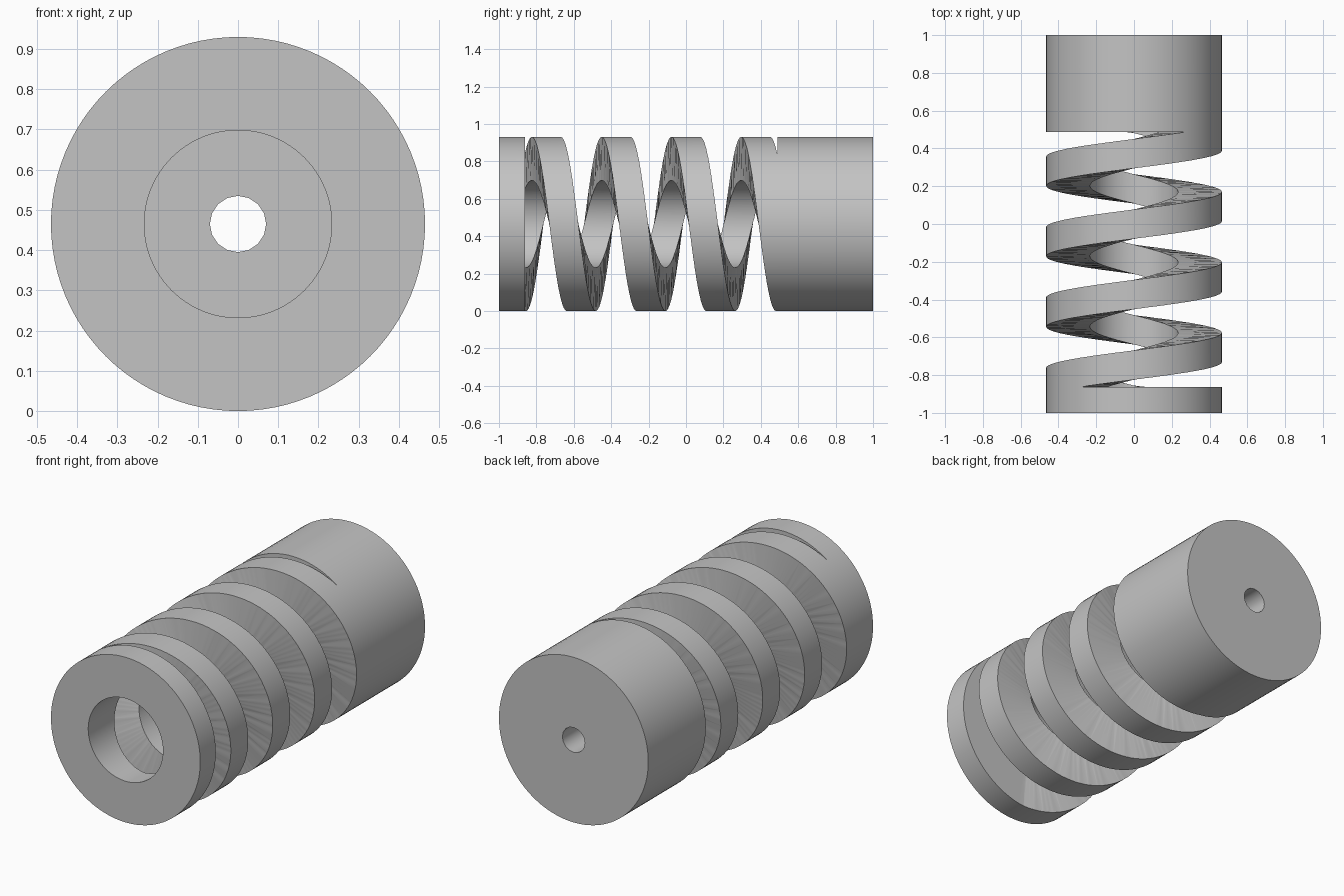
import bpy
import bmesh
from math import sin, cos, pi, radians
from mathutils import Matrix

cube = bpy.data.objects.get("Cube")
if cube:
    bpy.data.objects.remove(cube, do_unlink=True)

RADIUS = 0.465
BORE = 0.233
PITCH = 0.373
BAND = 0.155                    # thickness of one coil
FRONT, BACK = -0.862, 0.488     # limits of the coiled section
SEGMENTS = 96

steel = bpy.data.materials.new("grey steel")
steel.use_nodes = True
grey = (0.55, 0.55, 0.55, 1)
steel.diffuse_color = grey
steel.node_tree.nodes["Principled BSDF"].inputs["Base Color"].default_value = grey


def add_object(name, bm):
    bmesh.ops.recalc_face_normals(bm, faces=bm.faces[:])
    mesh = bpy.data.meshes.new(name)
    bm.to_mesh(mesh)
    bm.free()
    mesh.materials.append(steel)
    obj = bpy.data.objects.new(name, mesh)
    bpy.context.collection.objects.link(obj)
    return obj


def cylinder(name, radius, y0, y1, segments):
    bm = bmesh.new()
    place = Matrix.Translation((0, (y0 + y1) / 2, RADIUS)) @ Matrix.Rotation(pi / 2, 4, "X")
    bmesh.ops.create_cone(bm, cap_ends=True, segments=segments, radius1=radius,
                          radius2=radius, depth=y1 - y0, matrix=place)
    return add_object(name, bm)


def helical_slot(name, r_in, r_out):
    # rectangular section swept round the axis, clipped flat at both ends
    half = (PITCH - BAND) / 2
    middle = (FRONT + BACK) / 2
    start = FRONT - half + 0.001
    end = BACK + half - 0.001
    steps = round((end - start) / PITCH * SEGMENTS)
    bm = bmesh.new()
    rings = []
    for i in range(steps + 1):
        y = start + (end - start) * i / steps
        a = (y - middle) / PITCH * 2 * pi
        lo, hi = max(y - half, FRONT), min(y + half, BACK)
        rings.append([bm.verts.new((r * sin(a), v, RADIUS + r * cos(a)))
                      for r, v in ((r_in, lo), (r_out, lo), (r_out, hi), (r_in, hi))])
    for p, q in zip(rings, rings[1:]):
        for k in range(4):
            n = (k + 1) % 4
            bm.faces.new((p[k], p[n], q[n], q[k]))
    bm.faces.new(rings[0])
    bm.faces.new(rings[-1])
    bmesh.ops.triangulate(bm, faces=bm.faces[:])
    return add_object(name, bm)


# Solid round body
body = cylinder("coil_coupling", RADIUS, -1, 1, SEGMENTS)

# Wide bore, small rear hole and helical slot
cutters = [
    cylinder("bore_cutter", BORE, -1.1, 0.5, SEGMENTS),
    cylinder("rear_hole_cutter", 0.07, 0.4, 1.1, 16),
    helical_slot("slot_cutter", 0.2, 0.5),
]
bpy.context.view_layer.objects.active = body
for cutter in cutters:
    cutter.hide_render = True
    cut = body.modifiers.new(cutter.name, "BOOLEAN")
    cut.operation = "DIFFERENCE"
    cut.solver = "EXACT"
    cut.object = cutter
    bpy.ops.object.modifier_apply(modifier=cut.name)
    bpy.data.objects.remove(cutter, do_unlink=True)

bpy.ops.object.select_all(action="DESELECT")
body.select_set(True)
bpy.ops.object.shade_smooth_by_angle(angle=radians(30))
